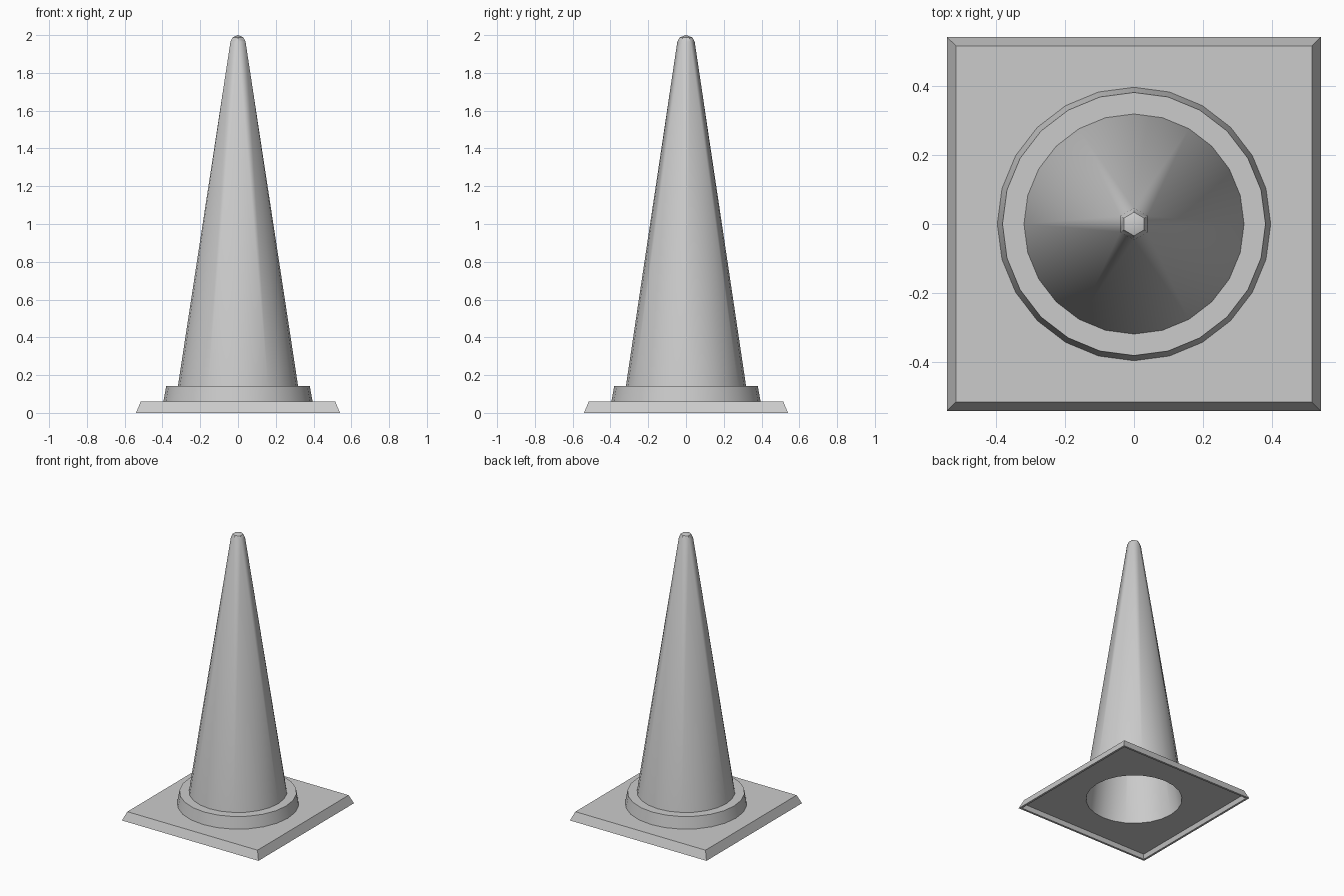
import bpy
import bmesh
from math import sin, cos, pi, radians

cube = bpy.data.objects.get("Cube")
if cube:
    bpy.data.objects.remove(cube)

grey = bpy.data.materials.new("plain grey")
grey.use_nodes = True
grey.diffuse_color = (0.6, 0.6, 0.6, 1)
grey.node_tree.nodes["Principled BSDF"].inputs["Base Color"].default_value = (0.6, 0.6, 0.6, 1)

SIDES = 24


def ring(bm, radius, z, count=SIDES):
    """Ring of vertices with one vertex on the y axis."""
    return [bm.verts.new((radius * sin(2 * pi * i / count),
                          radius * cos(2 * pi * i / count), z)) for i in range(count)]


def square(bm, half, z):
    return [bm.verts.new((x * half, y * half, z))
            for x, y in ((1, 1), (1, -1), (-1, -1), (-1, 1))]


def join(bm, lower, upper):
    """Wall of quads between two loops of equal length."""
    n = len(lower)
    for i in range(n):
        j = (i + 1) % n
        bm.faces.new((lower[j], lower[i], upper[i], upper[j]))


def loop_edges(bm, loop):
    pairs = zip(loop, loop[1:] + loop[:1])
    return [bm.edges.get(p) or bm.edges.new(p) for p in pairs]


def plate_with_hole(bm, outer, hole, up):
    edges = loop_edges(bm, outer) + loop_edges(bm, hole)
    made = bmesh.ops.triangle_fill(bm, edges=edges, use_beauty=True)["geom"]
    for face in made:
        if isinstance(face, bmesh.types.BMFace):
            face.normal_update()
            if face.normal.z * up < 0:
                face.normal_flip()


def finish(bm, name):
    mesh = bpy.data.meshes.new(name)
    bm.to_mesh(mesh)
    bm.free()
    mesh.materials.append(grey)
    obj = bpy.data.objects.new(name, mesh)
    bpy.context.collection.objects.link(obj)
    bpy.ops.object.select_all(action='DESELECT')
    obj.select_set(True)
    bpy.context.view_layer.objects.active = obj
    bpy.ops.object.shade_smooth_by_angle(angle=radians(30))
    return obj


def cone_shell(name, rings, tip, inward=False):
    """Round base tapering to a six-sided domed tip, open below."""
    bm = bmesh.new()
    for radius, z, count in rings:
        ring(bm, radius, z, count)
    bm.verts.new((0, 0, tip))
    bmesh.ops.convex_hull(bm, input=bm.verts[:])
    bmesh.ops.recalc_face_normals(bm, faces=bm.faces[:])
    bottom = [f for f in bm.faces if f.normal.z < -0.9]
    bmesh.ops.delete(bm, geom=bottom, context='FACES')
    if inward:
        bmesh.ops.reverse_faces(bm, faces=bm.faces[:])
    return finish(bm, name)


# Square foot, hollowed underneath, with a round opening
bm = bmesh.new()
recess = square(bm, 0.515, 0.03)
rim_in = square(bm, 0.525, 0)
rim_out = square(bm, 0.54, 0)
top = square(bm, 0.515, 0.06)
join(bm, recess, rim_in)
join(bm, rim_in, rim_out)
join(bm, rim_out, top)
plate_with_hole(bm, recess, ring(bm, 0.317, 0.03), -1)
plate_with_hole(bm, top, ring(bm, 0.36, 0.06), 1)
finish(bm, "base")

# Raised collar around the foot of the cone
bm = bmesh.new()
loops = [ring(bm, r, z) for r, z in ((0.395, 0.06), (0.38, 0.143), (0.317, 0.143))]
join(bm, loops[0], loops[1])
join(bm, loops[1], loops[2])
finish(bm, "collar")

# Cone body and its hollow inside
cone_shell("cone", [(0.318, 0.143, SIDES), (0.046, 1.965, 6), (0.034, 1.988, 6)], 2.0)
cone_shell("cone_lining", [(0.317, 0.03, SIDES), (0.034, 1.94, 6)], 1.96, inward=True)
